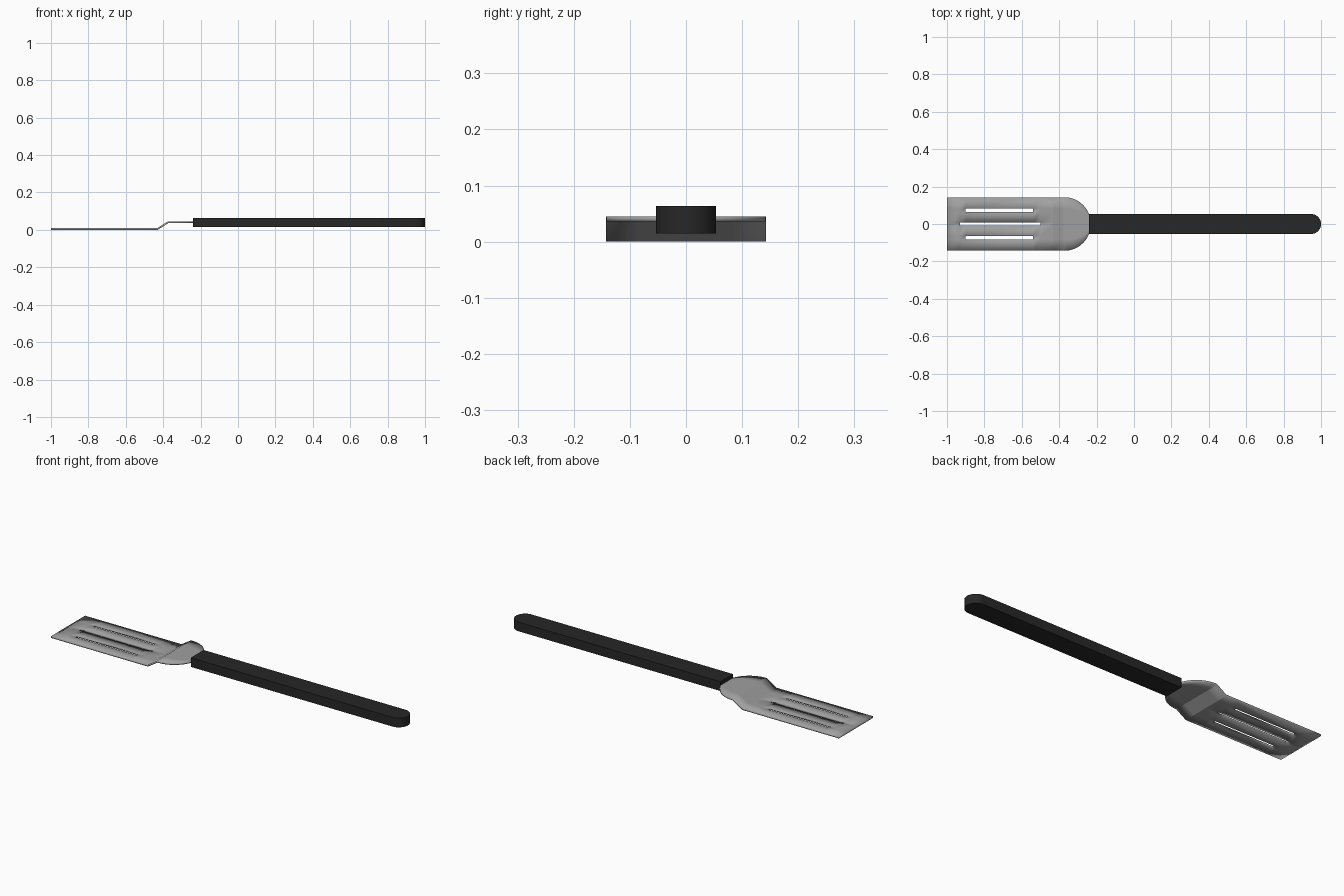
import bpy, bmesh, math

if "Cube" in bpy.data.objects:
    bpy.data.objects.remove(bpy.data.objects["Cube"])

def material(name, c):
    m = bpy.data.materials.new(name)
    m.diffuse_color = (c, c, c, 1)
    m.use_nodes = True
    m.node_tree.nodes["Principled BSDF"].inputs["Base Color"].default_value = m.diffuse_color
    return m

def finish(bm, name, mat):
    bmesh.ops.remove_doubles(bm, verts=bm.verts, dist=1e-5)
    mesh = bpy.data.meshes.new(name)
    bm.to_mesh(mesh)
    bm.free()
    mesh.materials.append(mat)
    ob = bpy.data.objects.new(name, mesh)
    bpy.context.collection.objects.link(ob)
    bpy.context.view_layer.objects.active = ob
    ob.select_set(True)
    return ob

steel = material("steel", 0.35)
black = material("black_plastic", 0.02)

# Blade: slotted sheet, bent upward, with a half-round rear end
R, BEND0, BEND1, RISE, T = 0.143, -0.43, -0.373, 0.036, 0.009
xs = [(x, 1.0) for x in (-1, -0.93, -0.9, -0.54, -0.5, BEND0)]
N = 20
for i in range(N + 1):
    a = math.pi / 2 * i / N
    xs.append((BEND1 + R * math.sin(a), math.cos(a) if i < N else 0.0))
ys = [-R, -0.083, -0.064, -0.008, 0.008, 0.064, 0.083, R]

def height(x):
    return RISE * min(1, max(0, (x - BEND0) / (BEND1 - BEND0)))

def in_slot(cx, cy):
    if abs(cy) < 0.008:
        return -0.93 < cx < -0.5
    return 0.064 < abs(cy) < 0.083 and -0.9 < cx < -0.54

bm = bmesh.new()
grid = [[bm.verts.new((x, y * w, height(x))) for y in ys] for x, w in xs]
for i in range(len(xs) - 1):
    for j in range(len(ys) - 1):
        if not in_slot((xs[i][0] + xs[i + 1][0]) / 2, (ys[j] + ys[j + 1]) / 2):
            bm.faces.new((grid[i][j], grid[i + 1][j], grid[i + 1][j + 1], grid[i][j + 1]))
blade = finish(bm, "blade", steel)
solid = blade.modifiers.new("thickness", 'SOLIDIFY')
solid.thickness = T
solid.offset = 1
solid.use_even_offset = True

# Handle: straight bar with a half-round end
HR, Z0, Z1, X0 = 0.0535, 0.015, 0.064, -0.24
outline = [(X0, HR), (X0, -HR)]
for i in range(33):
    a = -math.pi / 2 + math.pi * i / 32
    outline.append((1 - HR + HR * math.cos(a), HR * math.sin(a)))
bm = bmesh.new()
base = bm.faces.new([bm.verts.new((x, y, Z0)) for x, y in outline])
ext = bmesh.ops.extrude_face_region(bm, geom=[base], use_keep_orig=True)
top = [v for v in ext["geom"] if isinstance(v, bmesh.types.BMVert)]
bmesh.ops.translate(bm, verts=top, vec=(0, 0, Z1 - Z0))
bmesh.ops.recalc_face_normals(bm, faces=bm.faces)
finish(bm, "handle", black)

bpy.ops.object.shade_smooth_by_angle(angle=math.radians(25))
